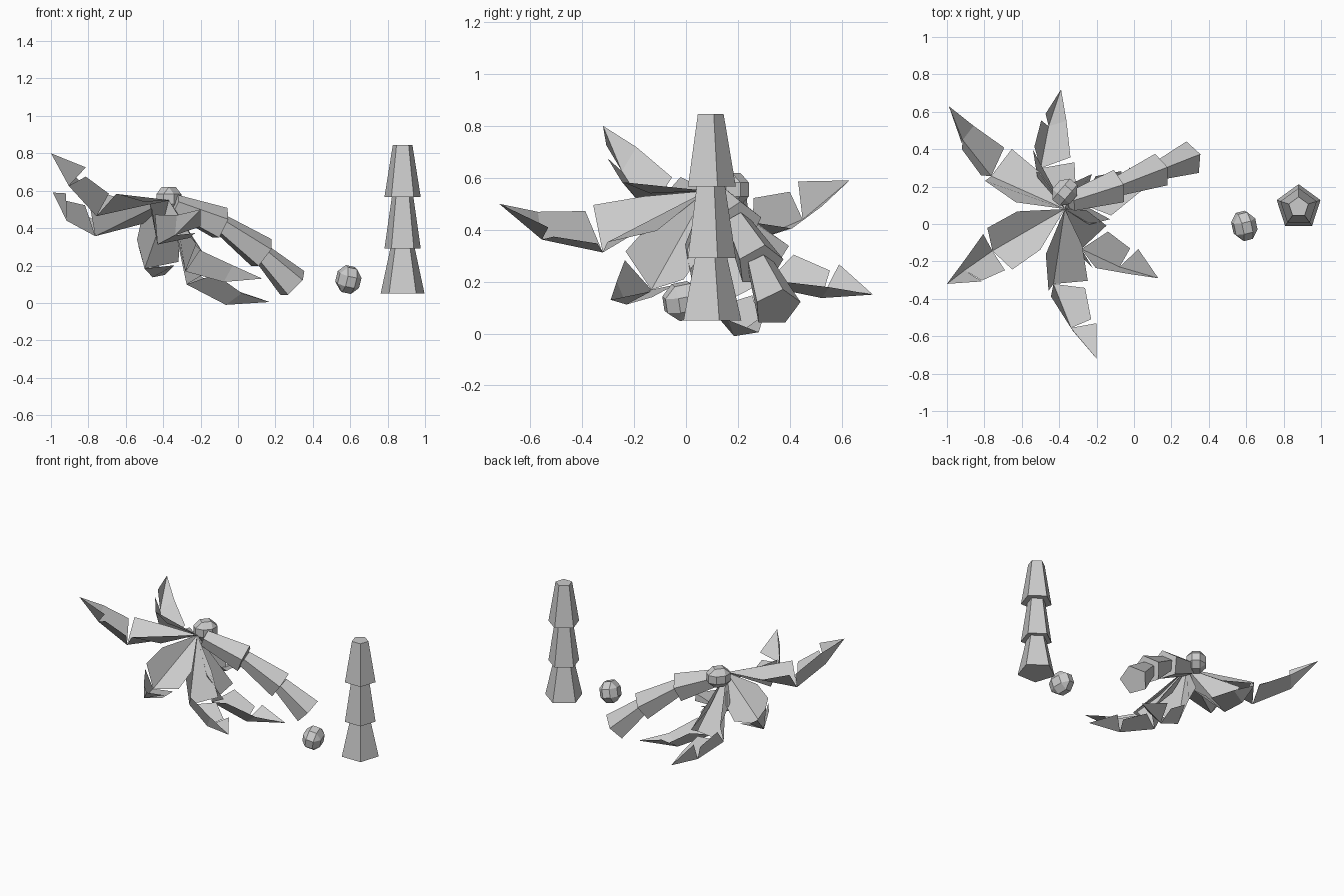
import bpy, bmesh
from mathutils import Vector

old = bpy.data.objects.get("Cube")
if old:
    bpy.data.objects.remove(old, do_unlink=True)

# One plain colour
grey = bpy.data.materials.new("plain_grey")
grey.use_nodes = True
COLOUR = (0.6, 0.6, 0.6, 1)
grey.diffuse_color = COLOUR
grey.node_tree.nodes["Principled BSDF"].inputs["Base Color"].default_value = COLOUR


def add_object(name, bm):
    mesh = bpy.data.meshes.new(name)
    bm.to_mesh(mesh)
    bm.free()
    mesh.materials.append(grey)
    obj = bpy.data.objects.new(name, mesh)
    bpy.context.collection.objects.link(obj)
    return obj


def trunk_segment(name, low, high, r_low, r_high):
    """Five-sided tapered log from low to high."""
    low, high = Vector(low), Vector(high)
    axis = high - low
    bm = bmesh.new()
    bmesh.ops.create_cone(bm, cap_ends=True, segments=5, radius1=r_low,
                          radius2=r_high, depth=axis.length)
    obj = add_object(name, bm)
    obj.location = (low + high) / 2
    if axis.xy.length > 0.001:
        obj.rotation_euler = axis.to_track_quat('Z', 'Y').to_euler()


def coconut(name, centre, radii, turn):
    """Faceted ball made from a bevelled cube."""
    bm = bmesh.new()
    bmesh.ops.create_cube(bm, size=2)
    bmesh.ops.bevel(bm, geom=bm.edges[:], offset=0.586, segments=1, affect='EDGES')
    for v in bm.verts:
        v.co.normalize()
    obj = add_object(name, bm)
    obj.location, obj.scale, obj.rotation_euler = centre, radii, turn


# Upright trunk
heights = (0.055, 0.295, 0.57, 0.845)
bases = (0.123, 0.102, 0.102)
tops = (0.068, 0.06, 0.055)
for i in range(3):
    trunk_segment(f"upright_trunk_{i + 1}", (0.88, 0.09, heights[i] - 0.004),
                  (0.88, 0.09, heights[i + 1]), bases[i], tops[i])

# Leaning trunk
path = ((0.295, 0.35, 0.1), (0.13, 0.285, 0.262), (-0.09, 0.2, 0.42), (-0.34, 0.12, 0.525))
for i in range(3):
    trunk_segment(f"leaning_trunk_{i + 1}", path[i], path[i + 1], 0.095, 0.056)

# Coconuts
coconut("crown_coconut", (-0.37, 0.17, 0.555), (0.071, 0.085, 0.074), (0, 0, -0.7))
coconut("loose_coconut", (0.59, -0.01, 0.125), (0.07, 0.086, 0.08), (0.2, 0.2, 0.25))

# Fronds: folded leaves around a tilted crown, notched on one side
CROWN = Vector((-0.37, 0.08, 0.55))
UP = Vector((0.51, 0.23, 0.83)).normalized()
tips = ((-0.99, 0.63, 0.59), (-0.39, 0.72, 0.15), (-1.0, -0.32, 0.8),
        (-0.2, -0.72, 0.5), (0.13, -0.29, 0.13), (0.17, 0.28, 0.005))


def frond(name, tip):
    reach = Vector(tip) - CROWN
    out = reach - UP * reach.dot(UP)
    stretch = out.length / 0.775
    out.normalize()
    side = UP.cross(out)
    bm = bmesh.new()

    def point(along, rise, width=0.0):
        return bm.verts.new(CROWN + out * along * stretch + UP * rise + side * width)

    root, bend, knee = point(0, 0), point(0.33, -0.32), point(0.575, -0.285)
    end = bm.verts.new(tip)
    for s in (1, -1):
        # Inner leaflet, then the start of the middle one
        inner = (root, bend, point(0.37, -0.19, 0.13 * s), point(0.19, -0.125, 0.12 * s))
        middle_start = point(0.4, -0.21, 0.113 * s)
        if s > 0:
            middle_end, outer = point(0.565, -0.21, 0.09), point(0.595, -0.17, 0.09)
        else:
            middle_end = outer = point(0.6, -0.195, -0.055)
        for corners in (inner, (bend, knee, middle_end, middle_start), (knee, end, outer)):
            bm.faces.new(corners if s > 0 else corners[::-1])
    add_object(name, bm)


for i, tip in enumerate(tips):
    frond(f"frond_{i + 1}", tip)
